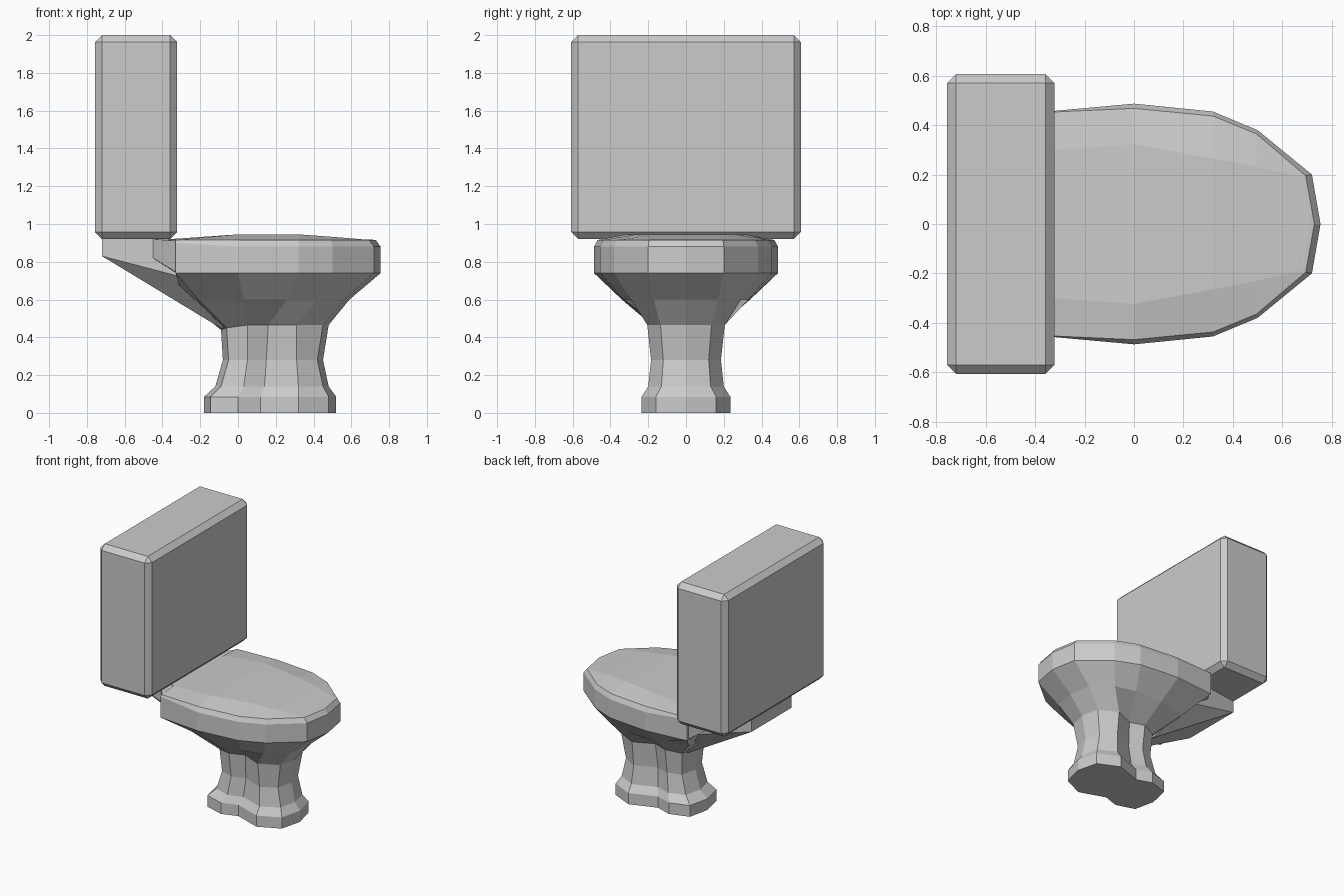
import bpy, bmesh

if "Cube" in bpy.data.objects:
    bpy.data.objects.remove(bpy.data.objects["Cube"])


def finish(bm, name):
    bmesh.ops.recalc_face_normals(bm, faces=bm.faces)
    me = bpy.data.meshes.new(name)
    bm.to_mesh(me)
    bm.free()
    ob = bpy.data.objects.new(name, me)
    bpy.context.collection.objects.link(ob)
    return ob


def loft(name, sections):
    """Skin mirrored half outlines (tip to back, (x, y) pairs) given as (z or z list, outline)."""
    bm = bmesh.new()
    rings = []
    for zs, half in sections:
        n = len(half)
        if not isinstance(zs, list):
            zs = [zs] * n
        pts = [(x, y, z) for (x, y), z in zip(half, zs)]
        pts += [(x, -y, z) for x, y, z in pts[-2:0:-1]]
        rings.append([bm.verts.new(p) for p in pts])
    m = len(rings[0])
    for a, b in zip(rings, rings[1:]):
        for i in range(m):
            j = (i + 1) % m
            bm.faces.new((a[i], a[j], b[j], b[i]))
    # caps made of strips running side to side
    for r in (rings[0], rings[-1]):
        h = m // 2
        bm.faces.new((r[0], r[1], r[-1]))
        bm.faces.new((r[h], r[h - 1], r[h + 1]))
        for i in range(1, h - 1):
            bm.faces.new((r[i], r[i + 1], r[m - i - 1], r[m - i]))
    return finish(bm, name)


def hull(name, pts, sides=(1, -1)):
    """Convex solid through points, copied to the given sides of y."""
    bm = bmesh.new()
    for x, y, z in pts:
        for s in sides:
            bm.verts.new((x, s * y, z))
    res = bmesh.ops.convex_hull(bm, input=bm.verts)
    loose = [v for v in bm.verts if not v.link_faces]
    bmesh.ops.delete(bm, geom=loose, context='VERTS')
    return finish(bm, name)


# pedestal and bowl
foot = [(.52, 0), (.48, .16), (.32, .235), (.12, .165), (0, .205), (-.145, .16), (-.18, 0)]
ankle = [(.48, 0), (.45, .13), (.32, .2), (.14, .135), (.03, .17), (-.09, .13), (-.12, 0)]
waist = [(.45, 0), (.42, .12), (.31, .185), (.15, .12), (.05, .155), (-.05, .12), (-.08, 0)]
throat = [(.48, 0), (.45, .135), (.31, .205), (.16, .14), (.05, .18), (-.06, .135), (-.09, 0)]
belly = [(.59, 0), (.56, .17), (.42, .29), (.26, .33), (.03, .34), (-.21, .27), (-.29, 0)]
rim = [(.755, 0), (.72, .2), (.5, .38), (.32, .455), (0, .487), (-.33, .457), (-.33, 0)]
edge = [(.73, 0), (.695, .195), (.495, .365), (.32, .437), (0, .468), (-.33, .453), (-.33, 0)]
crown = [(.71, 0), (.68, .19), (.5, .23), (.32, .265), (0, .323), (-.33, .3), (-.33, 0)]
loft("bowl", [
    (0, foot), (.085, foot), (.14, ankle), (.28, waist),
    ([.465] * 5 + [.45, .44], throat), (.6, belly), (.74, rim),
    ([.88] * 5 + [.9, .9], rim), (.915, edge),
    ([.917, .917, .932, .945, .945, .922, .922], crown),
])

# neck under the tank
hull("neck", [(-.72, .24, .83), (-.72, .24, .92), (-.45, .28, .82), (-.45, .28, .92),
              (-.3, .3, .72), (-.3, .3, .92), (-.29, .14, .6), (-.085, .1, .445), (-.05, .1, .6)])

# shoulders joining rim and neck
for s, label in ((1, "back"), (-1, "front")):
    hull("shoulder_" + label, [(-.32, .456, .74), (-.32, .456, .91), (-.45, .28, .82), (-.45, .28, .92),
                               (-.3, .2, .72), (-.3, .2, .92)], (s,))

# tank with chamfered edges
bm = bmesh.new()
bmesh.ops.create_cube(bm, size=1)
for v in bm.verts:
    v.co = (v.co.x * .435 - .5395, v.co.y * 1.215, v.co.z * 1.08 + 1.46)
bmesh.ops.bevel(bm, geom=list(bm.edges), offset=.037, segments=1, affect='EDGES')
finish(bm, "tank")
